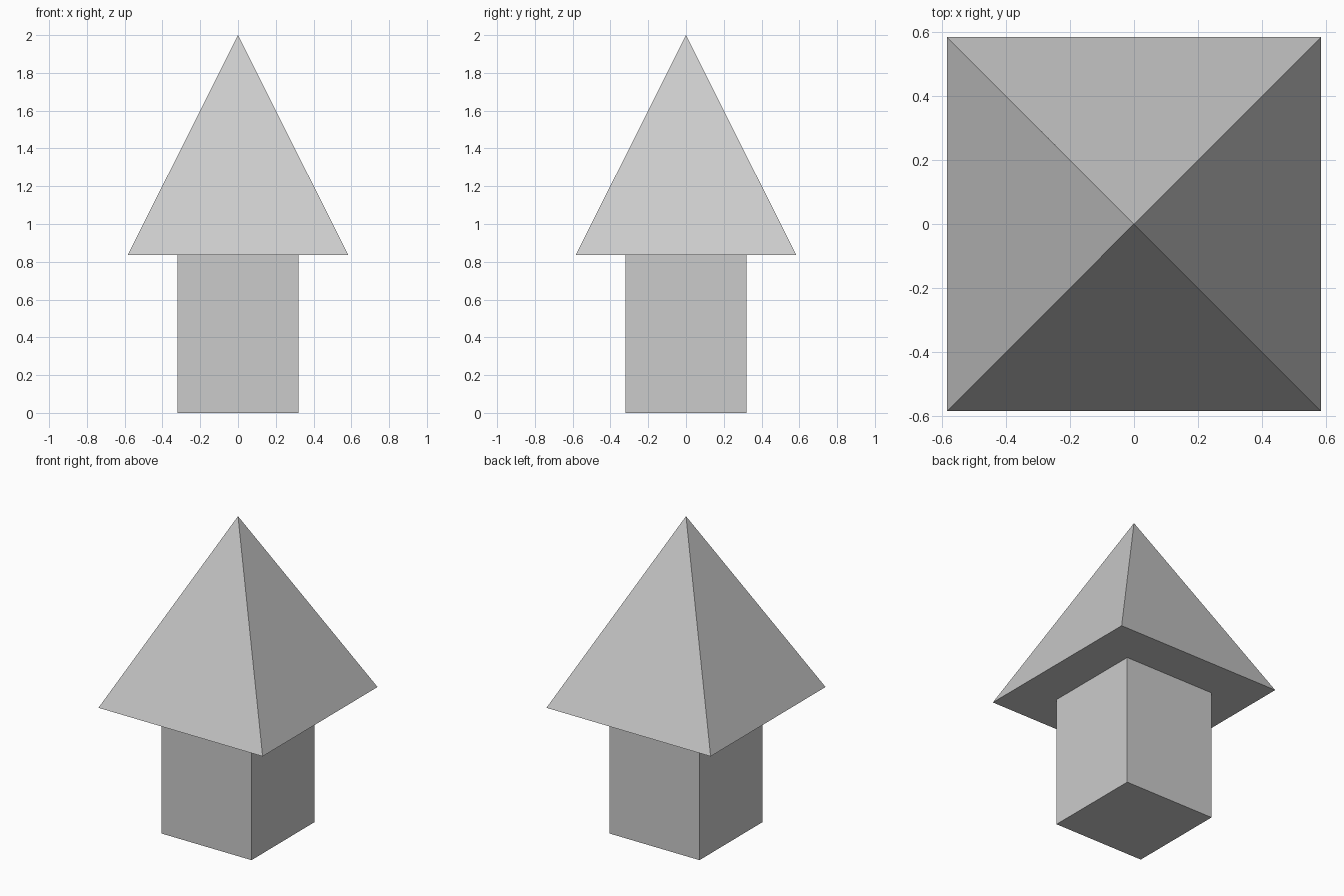
import bpy
from math import pi, sqrt

if "Cube" in bpy.data.objects:
    bpy.data.objects.remove(bpy.data.objects["Cube"])

HALF_BODY, HALF_ROOF = 0.32, 0.583
EAVES, TOP = 0.837, 2.0


def square_frustum(name, half_bottom, half_top, z0, z1):
    """Four-sided cone or prism with sides facing the axes."""
    bpy.ops.mesh.primitive_cone_add(
        vertices=4, radius1=half_bottom * sqrt(2), radius2=half_top * sqrt(2),
        depth=z1 - z0, location=(0, 0, (z0 + z1) / 2), rotation=(0, 0, pi / 4))
    obj = bpy.context.object
    obj.name = name
    bpy.ops.object.transform_apply(location=True, rotation=True, scale=True)
    return obj


# Square base block
square_frustum("base_block", HALF_BODY, HALF_BODY, 0, EAVES)

# Overhanging pyramid roof
square_frustum("pyramid_roof", HALF_ROOF, 0, EAVES, TOP)
